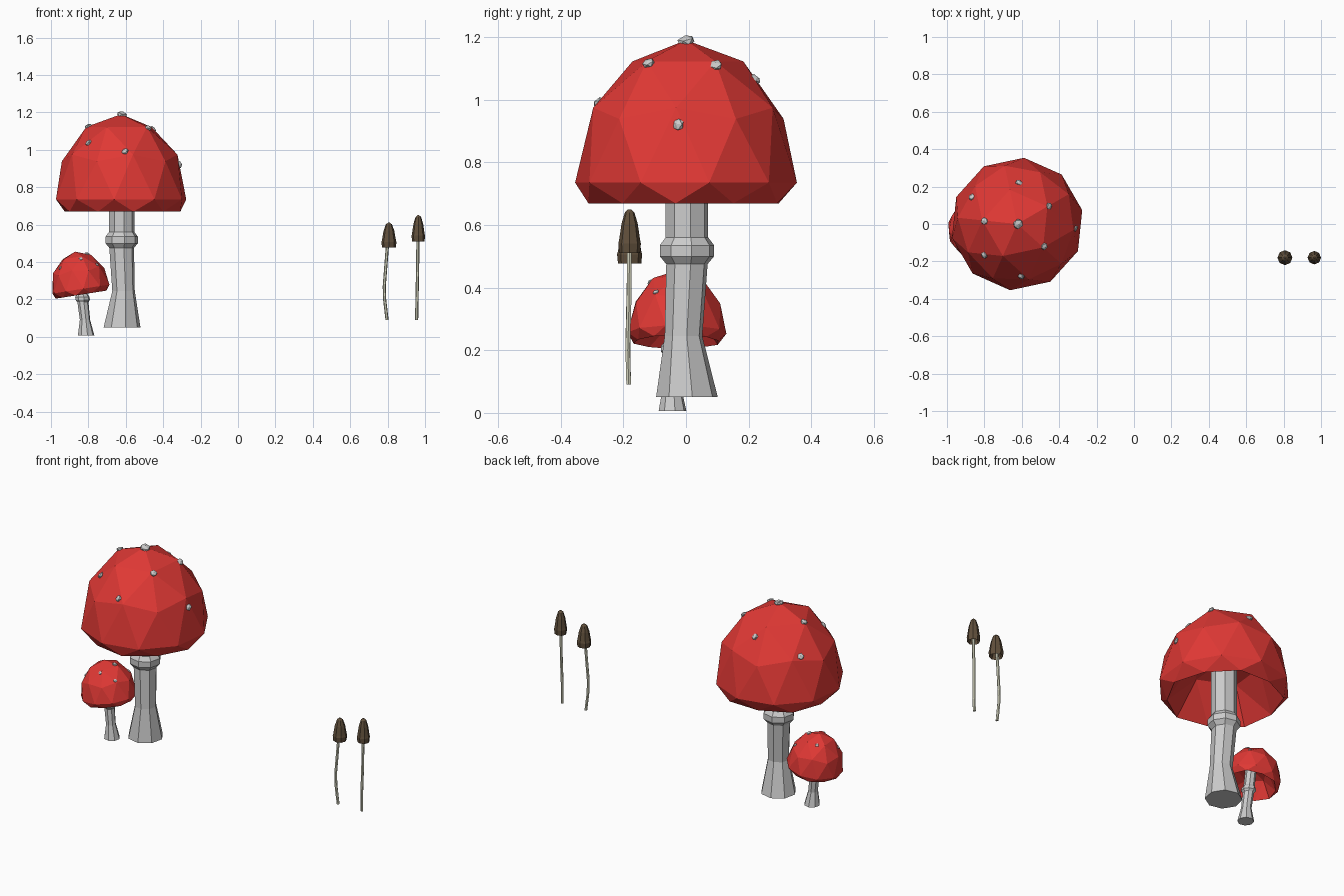
import bpy, bmesh
from math import radians, sin, cos, pi
from mathutils import Matrix, Vector
from mathutils.bvhtree import BVHTree

if "Cube" in bpy.data.objects:
    bpy.data.objects.remove(bpy.data.objects["Cube"])


def material(name, rgb):
    m = bpy.data.materials.new(name)
    m.diffuse_color = (*rgb, 1)
    m.use_nodes = True
    m.node_tree.nodes["Principled BSDF"].inputs["Base Color"].default_value = m.diffuse_color
    return m


RED = material("red", (0.75, 0.04, 0.035))
BROWN = material("brown", (0.12, 0.08, 0.045))
CREAM = material("cream", (0.7, 0.7, 0.55))


def finish(name, bm, mat=None):
    me = bpy.data.meshes.new(name)
    bm.to_mesh(me)
    bm.free()
    ob = bpy.data.objects.new(name, me)
    bpy.context.collection.objects.link(ob)
    if mat:
        me.materials.append(mat)
    return ob


def tube(name, rings, sides, mat=None, turn=0.0):
    """Lofted tube; each ring is (x, y, z, radius)."""
    bm = bmesh.new()
    loops = []
    for x, y, z, r in rings:
        loops.append([bm.verts.new((x + r * cos(turn + 2 * pi * i / sides),
                                    y + r * sin(turn + 2 * pi * i / sides), z))
                      for i in range(sides)])
    for a, b in zip(loops, loops[1:]):
        for i in range(sides):
            j = (i + 1) % sides
            bm.faces.new((a[i], a[j], b[j], b[i]))
    bm.faces.new(loops[0][::-1])
    bm.faces.new(loops[-1])
    bmesh.ops.recalc_face_normals(bm, faces=bm.faces)
    return finish(name, bm, mat)


def red_cap(name, centre, size, tilt, spin, spots, spot_r):
    # Dome: upper half of an icosphere, lower half pushed up into a hollow
    bm = bmesh.new()
    bmesh.ops.create_icosphere(bm, subdivisions=2, radius=1)
    for v in bm.verts:
        z = v.co.z
        if z > -0.1:
            v.co.z = z * 0.455
        elif z > -0.7:
            v.co.z = -0.066
        else:
            v.co.z = 0.12 if z > -0.95 else 0.17
        v.co.x *= 0.356
        v.co.y *= 0.356
    bm.transform(Matrix.Translation(centre) @ Matrix.Rotation(tilt, 4, 'Y')
                 @ Matrix.Rotation(spin, 4, 'Z') @ Matrix.Scale(size, 4))
    tree = BVHTree.FromBMesh(bm)
    finish(name, bm, RED)
    # Spots: flattened low-poly beads laid on the dome
    bm = bmesh.new()
    for k, (x, y) in enumerate(spots):
        hit, normal, _, _ = tree.ray_cast(Vector((x, y, 3)), Vector((0, 0, -1)))
        if hit is None:
            continue
        r = spot_r * (1.4 if k == 0 else 1)
        turn = normal.to_track_quat('Z', 'Y').to_matrix().to_4x4()
        bmesh.ops.create_icosphere(
            bm, subdivisions=1, radius=r,
            matrix=Matrix.Translation(hit) @ turn @ Matrix.Diagonal((1, 1, 0.6, 1)))
    finish(name + "_spots", bm)


# Large red mushroom
tube("large_stem", [(-.62, .003, .05, .1), (-.612, -.008, .245, .061),
                    (-.622, .003, .475, .067), (-.622, .003, .5, .088),
                    (-.622, .003, .535, .088), (-.622, .003, .56, .069),
                    (-.622, .003, .92, .069)], 8, turn=radians(10))
red_cap("large_cap", (-.625, 0, .735), 1, 0, radians(30),
        [(-.62, 0), (-.866, .144), (-.615, .22), (-.455, .096), (-.8, .016),
         (-.315, -.025), (-.8, -.166), (-.48, -.12), (-.604, -.278)], .021)

# Small red mushroom, leaning slightly
tube("small_stem", [(-.812, -.043, .006, .045), (-.818, -.045, .09, .028),
                    (-.829, -.042, .185, .03), (-.83, -.042, .197, .039),
                    (-.832, -.042, .213, .039), (-.833, -.04, .226, .03),
                    (-.842, -.035, .33, .03)], 8, turn=radians(10))
red_cap("small_cap", (-.84, -.029, .255), .445, radians(-9), radians(5),
        [(-.807, -.022), (-.84, -.115), (-.753, -.096), (-.9, .035),
         (-.764, .05), (-.95, -.094)], .011)


# Slender brown mushrooms
def brown_mushroom(name, x, z, r, h, path):
    y = -.18
    tube(name + "_stem", [(px, py, pz, .0085) for px, py, pz in path], 6, CREAM)
    # Cap: hollow bell; the profile runs from tip to rim and back up inside
    profile = [(.12, 1), (.42, .93), (.72, .67), (.93, .3), (1, .22),
               (.93, 0), (.72, .12), (.3, .35)]
    tube(name + "_cap", [(x, y, z + h * t, r * s) for s, t in profile], 8, BROWN)


brown_mushroom("short_brown", .807, .477, .04, .133,
               [(.797, -.183, .09), (.784, -.185, .2), (.782, -.185, .27),
                (.792, -.182, .4), (.803, -.18, .54)])
brown_mushroom("tall_brown", .964, .51, .036, .14,
               [(.955, -.183, .09), (.957, -.186, .2), (.96, -.182, .35),
                (.963, -.18, .58)])
